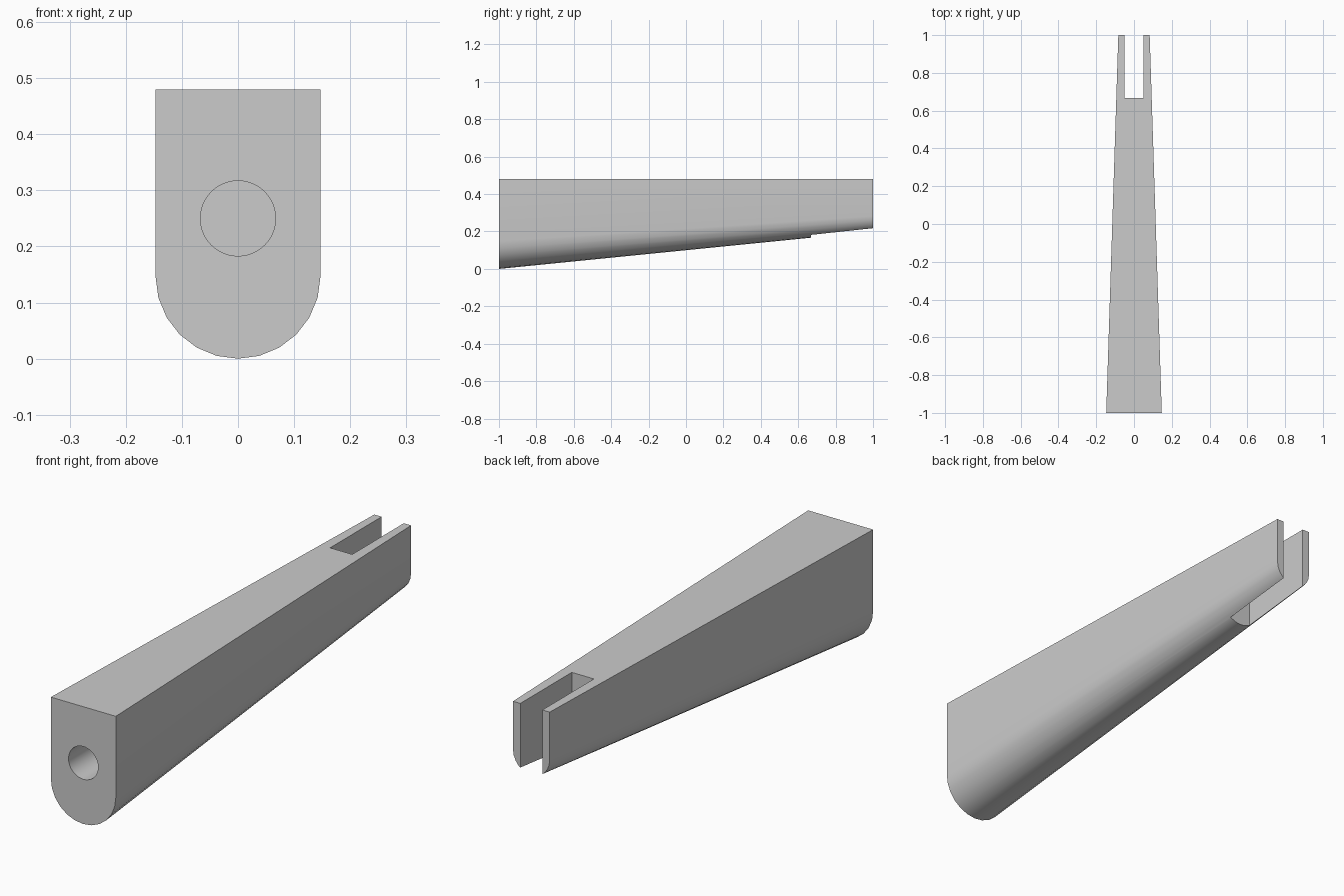
import bpy, bmesh, math
from mathutils import Matrix

cube = bpy.data.objects.get("Cube")
if cube:
    bpy.data.objects.remove(cube, do_unlink=True)

TOP = 0.48
ARC_STEPS = 12

grey = bpy.data.materials.new("plain grey")
grey.use_nodes = True
colour = (0.6, 0.6, 0.6, 1)
grey.diffuse_color = colour
grey.node_tree.nodes["Principled BSDF"].inputs["Base Color"].default_value = colour


def make_object(name, bm):
    bmesh.ops.recalc_face_normals(bm, faces=bm.faces[:])
    mesh = bpy.data.meshes.new(name)
    bm.to_mesh(mesh)
    bm.free()
    mesh.materials.append(grey)
    obj = bpy.data.objects.new(name, mesh)
    bpy.context.collection.objects.link(obj)
    return obj


def section(bm, y, radius, bottom):
    """U-shaped cross-section: flat top, straight sides, round bottom."""
    points = [(radius, TOP)]
    for i in range(ARC_STEPS + 1):
        a = math.pi * i / ARC_STEPS
        points.append((radius * math.cos(a), bottom + radius - radius * math.sin(a)))
    points.append((-radius, TOP))
    return [bm.verts.new((x, y, z)) for x, z in points]


# Tapered body lofted between the two end sections
bm = bmesh.new()
front = section(bm, -1, 0.147, 0.0)
back = section(bm, 1, 0.083, 0.2)
bm.faces.new(front)
bm.faces.new(back)
for i in range(len(front)):
    j = (i + 1) % len(front)
    bm.faces.new((front[i], front[j], back[j], back[i]))
body = make_object("tapered_handle", bm)

# Round blind socket in the front end
bm = bmesh.new()
depth = 0.34
place = Matrix.Translation((0, -1, 0.25)) @ Matrix.Rotation(math.pi / 2, 4, "X")
bmesh.ops.create_cone(bm, cap_ends=True, segments=48, radius1=0.067,
                      radius2=0.067, depth=2 * depth, matrix=place)
socket = make_object("socket_cutter", bm)

# Vertical slot that splits the back end into two prongs
bm = bmesh.new()
place = Matrix.Translation((0, 0.967, 0.3)) @ Matrix.Diagonal((0.1, 0.6, 1, 1))
bmesh.ops.create_cube(bm, size=1, matrix=place)
slot = make_object("slot_cutter", bm)

# Cut both openings, then drop the cutters
bpy.ops.object.select_all(action="DESELECT")
body.select_set(True)
bpy.context.view_layer.objects.active = body
for cutter in (socket, slot):
    cutter.hide_render = True
    mod = body.modifiers.new(cutter.name, "BOOLEAN")
    mod.operation = "DIFFERENCE"
    mod.solver = "EXACT"
    mod.object = cutter
    bpy.ops.object.modifier_apply(modifier=mod.name)
    bpy.data.objects.remove(cutter, do_unlink=True)

bpy.ops.object.shade_smooth_by_angle(angle=math.radians(30))
